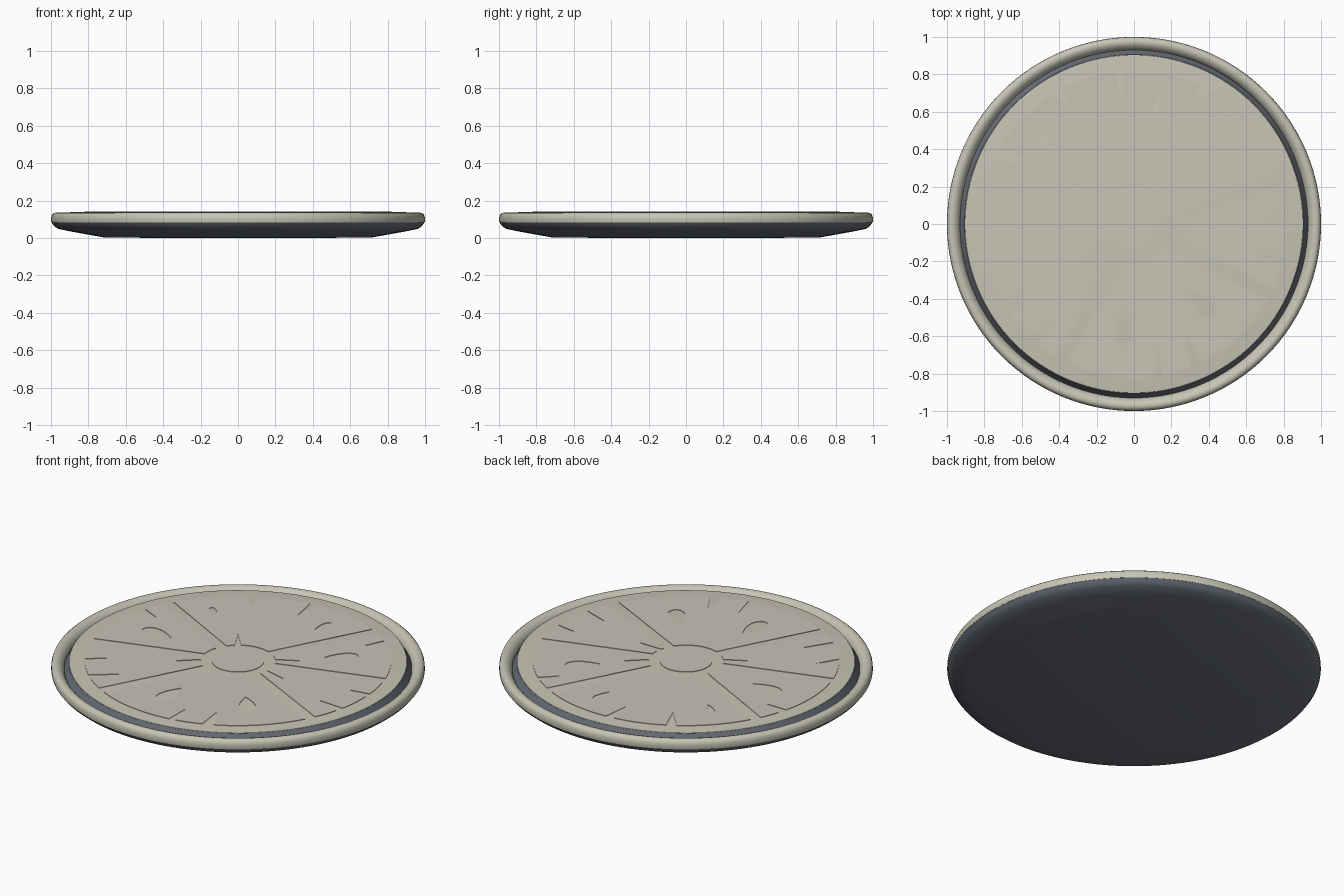
import bpy, bmesh
from math import sin, cos, asin, radians, degrees, pi

if "Cube" in bpy.data.objects:
    bpy.data.objects.remove(bpy.data.objects["Cube"])


def material(name, rgb):
    m = bpy.data.materials.new(name)
    m.diffuse_color = (*rgb, 1)
    m.use_nodes = True
    m.node_tree.nodes["Principled BSDF"].inputs["Base Color"].default_value = m.diffuse_color
    return m


cream = material("warm_cream", (0.565, 0.555, 0.455))
slate = material("slate_grey", (0.141, 0.157, 0.192))


def smooth(ob, angle):
    bpy.ops.object.select_all(action='DESELECT')
    ob.select_set(True)
    bpy.context.view_layer.objects.active = ob
    bpy.ops.object.shade_smooth_by_angle(angle=radians(angle))


def lathe(name, profile, mat, closed=False, steps=128):
    """Spin an (r, z) profile round the z axis."""
    bm = bmesh.new()
    vs = [bm.verts.new((r, 0, z)) for r, z in profile]
    es = [bm.edges.new(p) for p in zip(vs, vs[1:])]
    if closed:
        es.append(bm.edges.new((vs[-1], vs[0])))
    bmesh.ops.spin(bm, geom=vs + es, cent=(0, 0, 0), axis=(0, 0, 1),
                   angle=2 * pi, steps=steps, use_duplicate=False)
    bmesh.ops.remove_doubles(bm, verts=bm.verts, dist=1e-5)
    bmesh.ops.recalc_face_normals(bm, faces=bm.faces)
    me = bpy.data.meshes.new(name)
    bm.to_mesh(me)
    bm.free()
    ob = bpy.data.objects.new(name, me)
    bpy.context.collection.objects.link(ob)
    me.materials.append(mat)
    smooth(ob, 35)
    return ob


def polar(r, deg):
    return (r * cos(radians(deg)), r * sin(radians(deg)))


def plate(name, loops, z0, z1):
    """Thin filled plate from an outline followed by hole outlines."""
    cu = bpy.data.curves.new(name + "_curve", 'CURVE')
    cu.dimensions, cu.fill_mode = '2D', 'BOTH'
    cu.extrude = (z1 - z0) / 2
    for pts in loops:
        sp = cu.splines.new('POLY')
        sp.points.add(len(pts) - 1)
        for p, (x, y) in zip(sp.points, pts):
            p.co = (x, y, 0, 1)
        sp.use_cyclic_u = True
    tmp = bpy.data.objects.new(name + "_tmp", cu)
    bpy.context.collection.objects.link(tmp)
    dg = bpy.context.evaluated_depsgraph_get()
    me = bpy.data.meshes.new_from_object(tmp.evaluated_get(dg))
    bpy.data.objects.remove(tmp)
    me.name = name
    me.materials.clear()
    me.materials.append(cream)
    ob = bpy.data.objects.new(name, me)
    ob.location.z = (z0 + z1) / 2
    bpy.context.collection.objects.link(ob)


def arc(r, a, b, step=2.0):
    n = max(2, int(abs(b - a) / step) + 1)
    return [polar(r, a + (b - a) * i / (n - 1)) for i in range(n)]


def seed(deg, r0, r1, w):
    """Teardrop with its point towards the centre."""
    pts = []
    for i in range(20):
        t = 2 * pi * i / 20
        x = (r0 + r1) / 2 - (r1 - r0) / 2 * cos(t)
        y = w / 2 * sin(t) * abs(sin(t / 2))
        c, s = cos(radians(deg)), sin(radians(deg))
        pts.append((x * c - y * s, x * s + y * c))
    return pts


# Dark body: shallow dish whose raised middle shows as the groove wall
lathe("base_body", [(0, 0), (0.71, 0.002), (0.80, 0.018), (0.90, 0.036), (0.965, 0.05),
                    (0.985, 0.066), (0.998, 0.085), (0.93, 0.092), (0.925, 0.10),
                    (0.906, 0.135), (0, 0.135)], slate)
# Rounded pale rim
lathe("outer_rim", [(0.93, 0.088), (0.998, 0.083), (1.0, 0.095), (0.999, 0.112),
                    (0.994, 0.126), (0.984, 0.134), (0.971, 0.136), (0.955, 0.131),
                    (0.940, 0.117), (0.930, 0.100)], cream, closed=True)
# Pale top disc
lathe("top_disc", [(0, 0.132), (0.907, 0.132), (0.903, 0.137), (0.89, 0.139), (0, 0.139)], cream)

# Fruit segments: start, end, outer notches (from, to, tip angle, tip radius),
# inner notch angle, seeds (angle, inner radius, outer radius, width)
OUT, INN, GAP = 0.82, 0.20, 0.031
segments = [
    (17, 62, [(49.9, 52.9, 50.8, 0.70)], 35, [(40, 0.46, 0.65, 0.12)]),
    (62, 152, [(93.5, 97, 96, 0.66), (117.5, 121.5, 118.9, 0.66)], 125,
     [(79, 0.57, 0.69, 0.05), (137, 0.57, 0.69, 0.05)]),
    (152, 197, [(162.2, 165.8, 163.4, 0.70)], None, [(176, 0.46, 0.65, 0.12)]),
    (197, 242, [(213, 216.5, 212.3, 0.70), (227.5, 231.5, 230, 0.65)], 215, []),
    (242, 333, [(278.3, 281, 280.3, 0.67), (291.5, 296, 295, 0.66)], None,
     [(264, 0.46, 0.65, 0.12), (310, 0.46, 0.65, 0.12)]),
    (333, 377, [(344.8, 348, 346, 0.66), (361.4, 364.2, 363.3, 0.70)], 352, []),
]
d_out, d_in = degrees(asin(GAP / OUT)), degrees(asin(GAP / INN))
for i, (a, b, notches, inner, seeds) in enumerate(segments):
    pts, at = [], a + d_out
    for n0, n1, tip, tr in notches:
        pts += arc(OUT, at, n0) + [polar(tr, tip)]
        at = n1
    pts += arc(OUT, at, b - d_out)
    if inner is None:
        pts += arc(INN, b - d_in, a + d_in)
    else:
        pts += arc(INN, b - d_in, inner + 5) + [polar(0.34, inner)] + arc(INN, inner - 5, a + d_in)
    plate(f"fruit_segment_{i + 1}", [pts] + [seed(*s) for s in seeds], 0.138, 0.142)

# Round core in the middle
plate("fruit_core", [arc(0.14, 0, 352, 8)], 0.138, 0.142)
